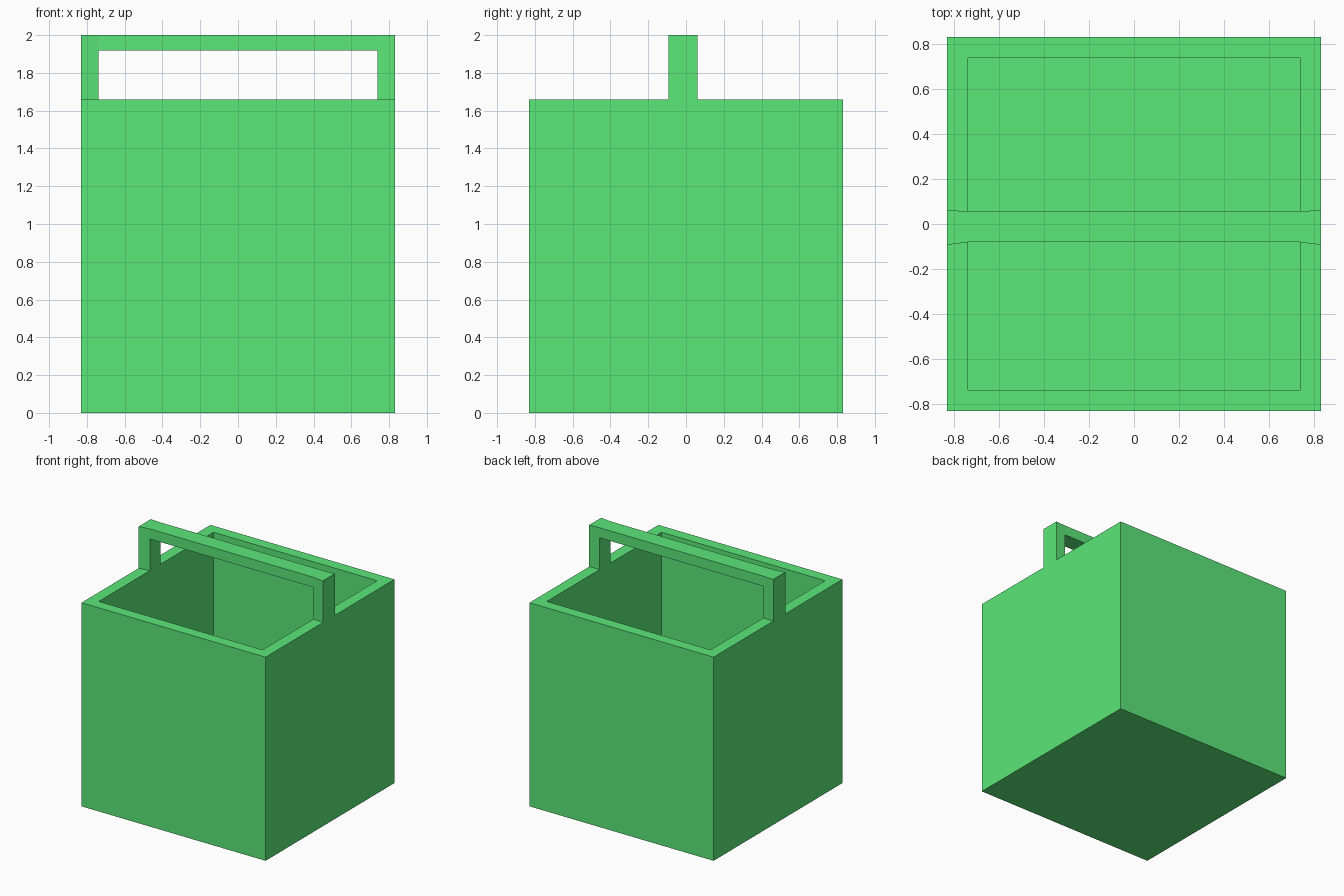
import bpy
import bmesh

cube = bpy.data.objects.get("Cube")
if cube:
    bpy.data.objects.remove(cube, do_unlink=True)

HALF, INNER = 0.83, 0.738         # outer and inner half widths
RIM, FLOOR = 1.66, 0.09           # rim height and floor thickness
BAR, TOP = 1.918, 2.0             # underside and top of the handle bar

GREEN = (0.105, 0.8, 0.19, 1.0)
green = bpy.data.materials.new("leaf green")
green.use_nodes = True
green.diffuse_color = GREEN
green.node_tree.nodes["Principled BSDF"].inputs["Base Color"].default_value = GREEN


def make_object(name, bm):
    bmesh.ops.recalc_face_normals(bm, faces=bm.faces)
    mesh = bpy.data.meshes.new(name)
    bm.to_mesh(mesh)
    bm.free()
    mesh.materials.append(green)
    obj = bpy.data.objects.new(name, mesh)
    bpy.context.collection.objects.link(obj)
    return obj


# Open box: shrink a copy of the top face into the rim, then sink it to the floor
bm = bmesh.new()
bmesh.ops.create_cube(bm, size=1)
bmesh.ops.scale(bm, vec=(2 * HALF, 2 * HALF, RIM), verts=bm.verts)
bmesh.ops.translate(bm, vec=(0, 0, RIM / 2), verts=bm.verts)
lid = max(bm.faces, key=lambda f: f.calc_center_median().z)
lid = bmesh.ops.extrude_discrete_faces(bm, faces=[lid])["faces"][0]
bmesh.ops.scale(bm, vec=(INNER / HALF, INNER / HALF, 1), verts=lid.verts)
lid = bmesh.ops.extrude_discrete_faces(bm, faces=[lid])["faces"][0]
bmesh.ops.translate(bm, vec=(0, 0, FLOOR - RIM), verts=lid.verts)
make_object("box", bm)

# Handle: posts flare slightly toward their outer sides
xs = (-HALF, -INNER, INNER, HALF)
zs = (RIM, BAR, TOP)
bm = bmesh.new()
grids = []
for y_mid, y_end in ((-0.081, -0.093), (0.057, 0.061)):
    grids.append([[bm.verts.new((x, y_end if abs(x) == HALF else y_mid, z))
                   for z in zs] for x in xs])
cells = [(i, j) for i in range(3) for j in range(2) if (i, j) != (1, 0)]
for i, j in cells:
    corners = [(i, j), (i + 1, j), (i + 1, j + 1), (i, j + 1)]
    for grid in grids:
        bm.faces.new([grid[a][b] for a, b in corners])
# Bridge the front and back sheets along their open borders
front = {v for column in grids[0] for v in column}
partner = {f: b for cf, cb in zip(*grids) for f, b in zip(cf, cb)}
borders = [e for e in bm.edges if e.is_boundary and e.verts[0] in front]
for e in borders:
    a, b = e.verts
    if max(a.co.z, b.co.z) < RIM + 0.001:
        continue                  # post feet rest on the rim
    bm.faces.new((a, b, partner[b], partner[a]))
make_object("handle", bm)
